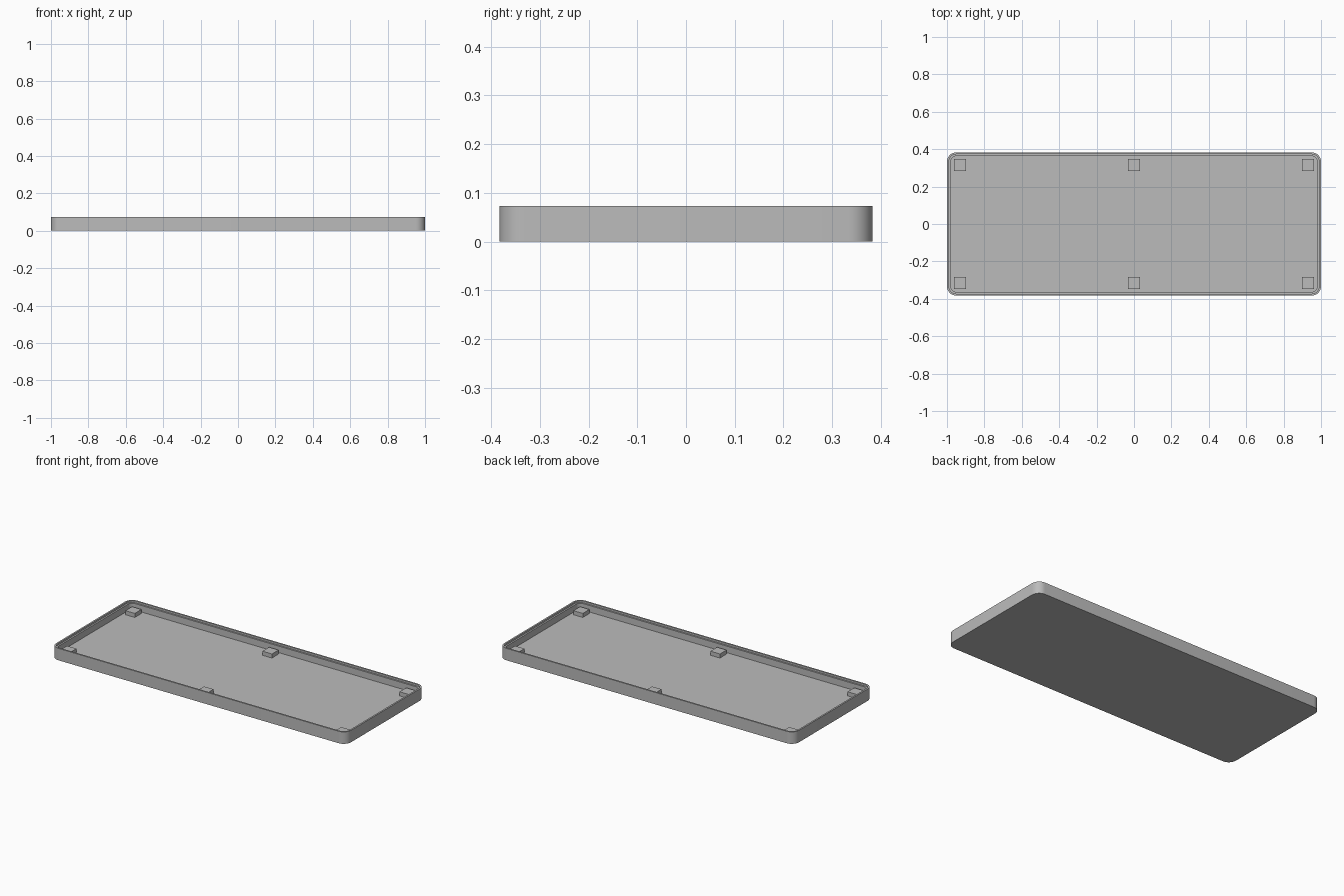
import bpy, bmesh, math

cube = bpy.data.objects.get("Cube")
if cube:
    bpy.data.objects.remove(cube, do_unlink=True)

HALF_X, HALF_Y, HEIGHT, RADIUS = 1.0, 0.383, 0.073, 0.05
FLOOR, LEDGE = 0.022, 0.062
POST, POST_TOP = 0.064, 0.047

grey = bpy.data.materials.new("plain grey")
grey.use_nodes = True
colour = (0.5, 0.5, 0.5, 1)
grey.diffuse_color = colour
grey.node_tree.nodes["Principled BSDF"].inputs["Base Color"].default_value = colour


def outline(inset, steps=8):
    """Rounded rectangle, counter-clockwise."""
    r = RADIUS - inset
    points = []
    for i, (sx, sy) in enumerate([(1, 1), (-1, 1), (-1, -1), (1, -1)]):
        for k in range(steps + 1):
            a = math.pi / 2 * (i + k / steps)
            points.append((sx * (HALF_X - RADIUS) + r * math.cos(a),
                           sy * (HALF_Y - RADIUS) + r * math.sin(a)))
    return points


def finish(name, bm):
    mesh = bpy.data.meshes.new(name)
    bm.to_mesh(mesh)
    bm.free()
    mesh.materials.append(grey)
    obj = bpy.data.objects.new(name, mesh)
    bpy.context.collection.objects.link(obj)
    return obj


# Tray: outer wall, rim, stepped ledge, inner wall and floor
bm = bmesh.new()
rings = []
for inset, z in [(0, 0), (0, HEIGHT), (0.01, HEIGHT), (0.01, LEDGE),
                 (0.02, LEDGE), (0.02, FLOOR)]:
    rings.append([bm.verts.new((x, y, z)) for x, y in outline(inset)])
for low, high in zip(rings, rings[1:]):
    for i in range(len(low)):
        j = (i + 1) % len(low)
        bm.faces.new((low[i], low[j], high[j], high[i]))
bm.faces.new(rings[0][::-1])
bm.faces.new(rings[-1])
tray = finish("tray", bm)
bpy.context.view_layer.objects.active = tray
tray.select_set(True)
bpy.ops.object.shade_smooth_by_angle(angle=math.radians(30))

# Support posts along both long sides
for side, y in (("front", -0.315), ("back", 0.315)):
    for place, x in (("right", -0.93), ("middle", 0), ("left", 0.93)):
        bm = bmesh.new()
        bmesh.ops.create_cube(bm, size=1)
        bmesh.ops.scale(bm, vec=(POST, POST, POST_TOP - FLOOR), verts=bm.verts)
        bmesh.ops.translate(bm, vec=(x, y, (POST_TOP + FLOOR) / 2), verts=bm.verts)
        finish(f"{side}_{place}_post", bm)
